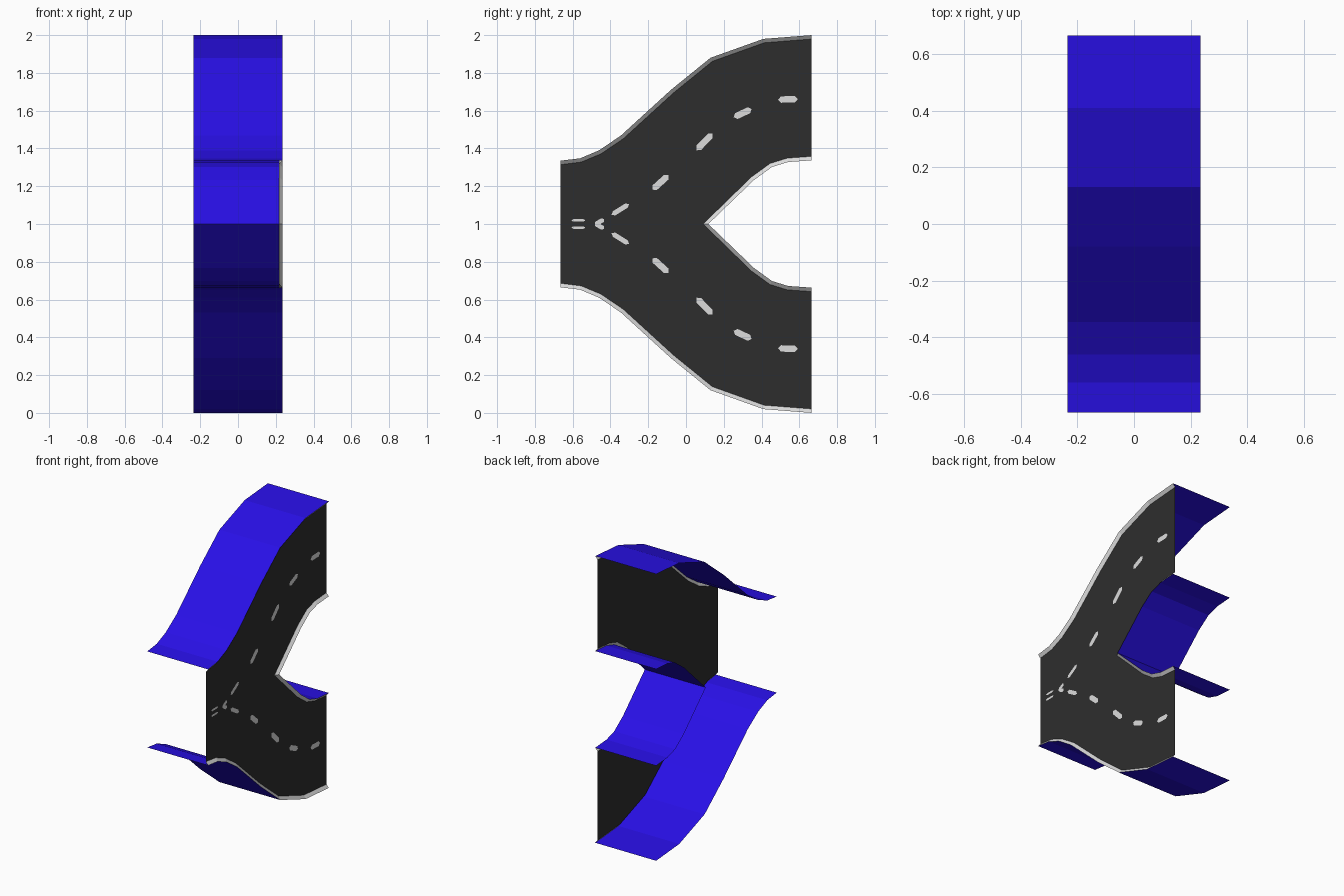
import bpy
import bmesh
import math
from mathutils import Vector

if "Cube" in bpy.data.objects:
    bpy.data.objects.remove(bpy.data.objects["Cube"])

BACK, TOP, ROAD = -0.235, 0.235, 0.217   # depth of wall foot, kerb crest, road deck
KERB = 0.021                             # kerb width seen face-on

# Edges of the upper arm as (y, z); the lower arm mirrors them about z = 1
OUTER = [(-0.665, 1.335), (-0.56, 1.348), (-0.46, 1.39), (-0.345, 1.468),
         (-0.08, 1.71), (0.13, 1.88), (0.41, 1.98), (0.665, 2.0)]
INNER = [(0.118, 1.0), (0.36, 1.233), (0.455, 1.302), (0.54, 1.328), (0.665, 1.337)]


def material(name, rgb):
    m = bpy.data.materials.new(name)
    m.diffuse_color = (*rgb, 1)
    m.use_nodes = True
    m.node_tree.nodes["Principled BSDF"].inputs["Base Color"].default_value = m.diffuse_color
    return m


BLUE = material("blue", (0.022, 0.005, 0.80))
ASPHALT = material("asphalt", (0.027, 0.027, 0.027))
KERB_GREY = material("kerb white", (0.72, 0.72, 0.72))
PAINT = material("paint white", (0.72, 0.72, 0.72))


def inset(path, side):
    """Shift an edge toward the road; end points slide straight in z."""
    out = []
    for i, p in enumerate(path):
        if 0 < i < len(path) - 1:
            t = (Vector(path[i + 1]) - Vector(path[i - 1])).normalized()
            n = Vector((-t.y, t.x))
        else:
            n = Vector((0, 1))
        out.append(tuple(Vector(p) + n * KERB * side))
    return out


def build(name, polys, mat):
    """polys: list of (points, facing direction)."""
    bm = bmesh.new()
    for pts, facing in polys:
        f = bm.faces.new([bm.verts.new(p) for p in pts])
        f.normal_update()
        if f.normal.dot(Vector(facing)) < 0:
            f.normal_flip()
    bmesh.ops.remove_doubles(bm, verts=bm.verts, dist=1e-5)
    me = bpy.data.meshes.new(name)
    bm.to_mesh(me)
    bm.free()
    me.materials.append(mat)
    ob = bpy.data.objects.new(name, me)
    bpy.context.collection.objects.link(ob)
    return ob


def mirrored(polys):
    """Add the lower arm's copy of each polygon."""
    return polys + [([(x, y, 2 - z) for x, y, z in pts], (d[0], d[1], -d[2]))
                    for pts, d in polys]


def strip(a, xa, b, xb, facing):
    return [([(xa, *a[i]), (xa, *a[i + 1]), (xb, *b[i + 1]), (xb, *b[i])], facing)
            for i in range(len(a) - 1)]


outer_in = inset(OUTER, -1)
inner_in = inset(INNER, 1)
inner_in[0] = (INNER[0][0] - KERB * 1.3, 1.0)   # mitre at the fork

# Side walls
build("outer_walls", mirrored(strip(OUTER, BACK, OUTER, TOP, (0, 0, 1))), BLUE)
build("inner_walls", mirrored(strip(INNER, BACK, INNER, TOP, (0, 0, -1))), BLUE)

# Sloping kerbs
build("outer_kerbs", mirrored(strip(OUTER, TOP, outer_in, ROAD, (1, 0, 0))), KERB_GREY)
build("inner_kerbs", mirrored(strip(INNER, TOP, inner_in, ROAD, (1, 0, 0))), KERB_GREY)

# Road deck: half outline closed along the centre line
outline = outer_in + inner_in[::-1] + [(-0.665, 1.0)]
build("road_deck", mirrored([([(ROAD, *p) for p in outline], (1, 0, 0))]), ASPHALT)


def dash(y, z, angle, length=0.105, width=0.034):
    """Six-sided painted dash lying just above the deck."""
    a, h, w = math.radians(angle), length / 2, width / 2
    shape = [(-h, 0), (-h * 0.7, -w), (h * 0.7, -w), (h, 0), (h * 0.7, w), (-h * 0.7, w)]
    return ([(ROAD + 0.002, y + u * math.cos(a) - v * math.sin(a),
              z + u * math.sin(a) + v * math.cos(a)) for u, v in shape], (1, 0, 0))


# Lane markings of both arms, meeting near the stem
build("lane_dashes", mirrored([
    dash(0.54, 1.66, 2), dash(0.30, 1.587, 25), dash(0.098, 1.435, 46, 0.125),
    dash(-0.135, 1.22, 42, 0.115), dash(-0.348, 1.077, 32, 0.11, 0.026),
    dash(-0.458, 1.011, 30, 0.055, 0.024),
    dash(-0.57, 1.019, 0, 0.075, 0.014)]), PAINT)
